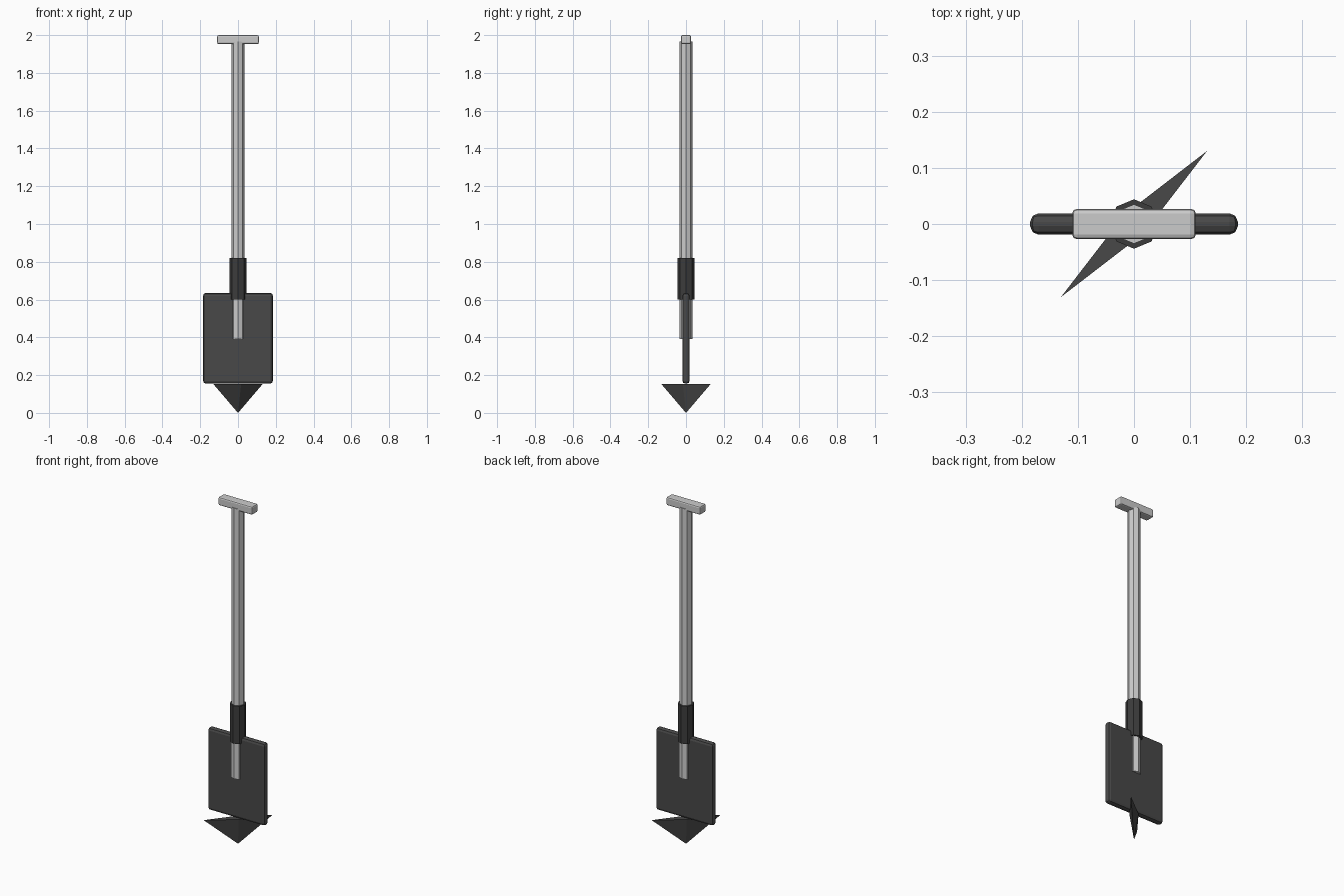
import bpy
import math

if "Cube" in bpy.data.objects:
    bpy.data.objects.remove(bpy.data.objects["Cube"], do_unlink=True)


def material(name, grey):
    mat = bpy.data.materials.new(name)
    mat.use_nodes = True
    colour = (grey, grey, grey, 1)
    mat.diffuse_color = colour
    mat.node_tree.nodes["Principled BSDF"].inputs["Base Color"].default_value = colour
    return mat


light_grey = material("light grey", 0.6)
dark_steel = material("dark steel", 0.065)
black_grip = material("dark collar", 0.045)


def finish(name, mat, bevel=0, segments=1):
    obj = bpy.context.object
    obj.name = name
    obj.data.materials.append(mat)
    bpy.ops.object.transform_apply(location=False, rotation=True, scale=True)
    if bevel:
        mod = obj.modifiers.new("rounded edges", "BEVEL")
        mod.width = bevel
        mod.segments = segments
    return obj


def box(name, size, bottom, mat, bevel, segments):
    bpy.ops.mesh.primitive_cube_add(size=1, location=(0, 0, bottom + size[2] / 2))
    bpy.context.object.scale = size
    return finish(name, mat, bevel, segments)


def rod(name, radius, bottom, top, mat):
    # Eight-sided, with corners on the x and y axes
    bpy.ops.mesh.primitive_cylinder_add(
        vertices=8, radius=radius, depth=top - bottom, location=(0, 0, (top + bottom) / 2))
    return finish(name, mat)


# Handle, shaft and collar
box("handle_bar", (0.22, 0.054, 0.048), 1.952, light_grey, 0.008, 2)
rod("shaft", 0.035, 0.39, 1.965, light_grey)
rod("collar", 0.044, 0.6, 0.82, black_grip)

# Flat blade with rounded rim
box("blade", (0.37, 0.038, 0.48), 0.155, dark_steel, 0.015, 2)

# Thin four-sided point, set diagonally under the blade
bpy.ops.mesh.primitive_cone_add(
    vertices=4, radius1=0.184, radius2=0, depth=0.152,
    location=(0, 0, 0.076), rotation=(math.pi, 0, math.radians(45)))
bpy.context.object.scale = (1, 0.13, 1)
finish("blade_point", dark_steel)
